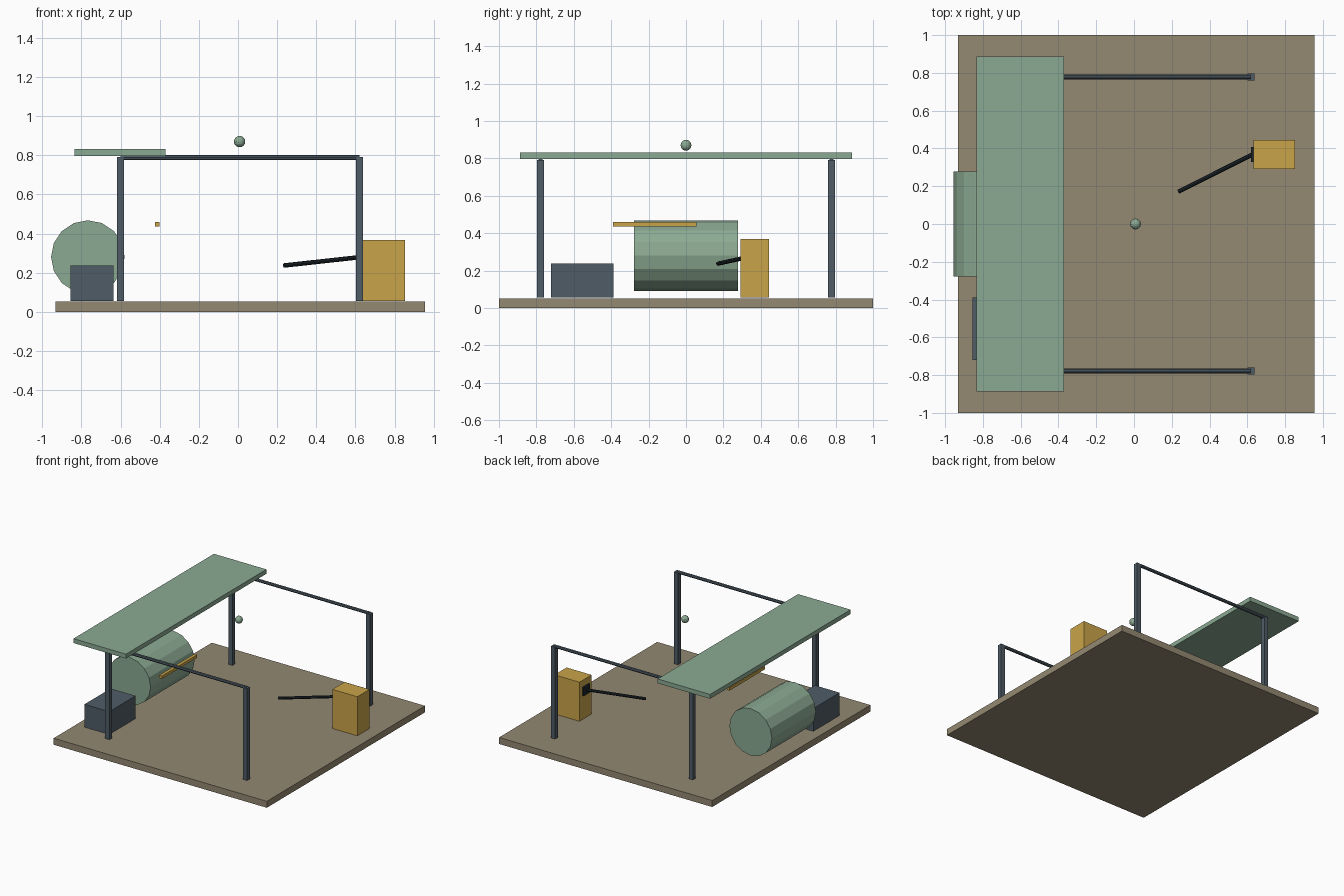
import bpy
from math import radians
from mathutils import Vector

if "Cube" in bpy.data.objects:
    bpy.data.objects.remove(bpy.data.objects["Cube"])


def material(name, rgb):
    m = bpy.data.materials.new(name)
    m.diffuse_color = [(c / 255) ** 2.2 for c in rgb] + [1]
    m.use_nodes = True
    m.node_tree.nodes["Principled BSDF"].inputs["Base Color"].default_value = m.diffuse_color
    return m


TAN = material("tan", (146, 135, 112))
SAGE = material("sage", (138, 168, 145))
SLATE = material("slate", (80, 93, 102))
OCHRE = material("ochre", (200, 162, 75))
BLACK = material("black", (34, 42, 46))


def finish(name, mat):
    ob = bpy.context.object
    ob.name = name
    ob.data.materials.append(mat)
    return ob


def box(name, mat, lo, hi):
    """Box given by its lowest and highest corner."""
    lo, hi = Vector(lo), Vector(hi)
    bpy.ops.mesh.primitive_cube_add(size=1, location=(lo + hi) / 2)
    ob = finish(name, mat)
    ob.scale = hi - lo
    bpy.ops.object.transform_apply(location=False, rotation=False, scale=True)
    return ob


def rod(name, mat, a, b, radius, sides):
    """Cylinder between two points."""
    a, b = Vector(a), Vector(b)
    bpy.ops.mesh.primitive_cylinder_add(
        vertices=sides, radius=radius, depth=(b - a).length, location=(a + b) / 2,
        rotation=(b - a).to_track_quat('Z', 'Y').to_euler())
    return finish(name, mat)


# Floor slab
box("floor", TAN, (-0.932, -1, 0), (0.955, 1, 0.052))

# Frame: four posts and two top rails
for side, y in (("front", -0.778), ("back", 0.778)):
    for end, x in (("left", -0.6), ("right", 0.62)):
        box(f"{side}_{end}_post", SLATE,
            (x - 0.018, y - 0.018, 0.055), (x + 0.018, y + 0.018, 0.79))
    rod(f"{side}_rail", SLATE, (-0.6, y, 0.788), (0.62, y, 0.788), 0.0125, 8)

# Roof panel across the left posts
box("roof_panel", SAGE, (-0.835, -0.888, 0.797), (-0.37, 0.888, 0.832))

# Horizontal tank, handle bar and low cabinet
rod("tank", SAGE, (-0.767, -0.278, 0.28), (-0.767, 0.278, 0.28), 0.188, 16)
box("handle_bar", OCHRE, (-0.425, -0.39, 0.435), (-0.4, 0.055, 0.459))
box("low_cabinet", SLATE, (-0.855, -0.721, 0.055), (-0.635, -0.388, 0.237))

# Control box with mounting plate and lever
box("control_box", OCHRE, (0.632, 0.291, 0.055), (0.853, 0.444, 0.368))
box("lever_mount", BLACK, (0.62, 0.328, 0.245), (0.634, 0.408, 0.315))
rod("lever", BLACK, (0.235, 0.171, 0.237), (0.627, 0.368, 0.28), 0.0115, 8)

# Small ball above the middle
bpy.ops.mesh.primitive_uv_sphere_add(segments=12, ring_count=8, radius=0.029,
                                     location=(0.008, 0, 0.87))
finish("ball", SAGE)
